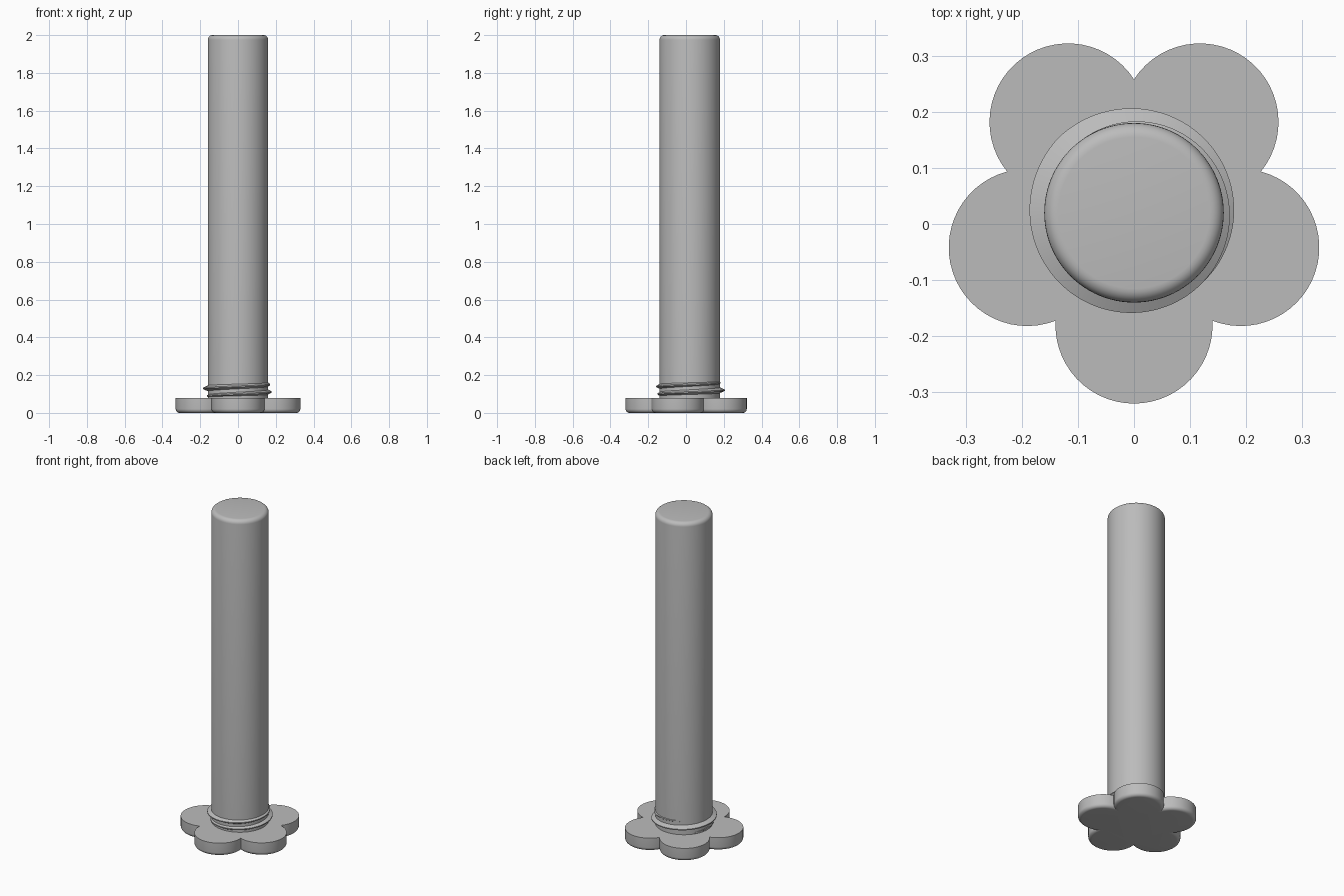
import bpy, bmesh, math

if "Cube" in bpy.data.objects:
    bpy.data.objects.remove(bpy.data.objects["Cube"])

CY = 0.02  # axis of the knob and shaft sits slightly behind centre

grey = bpy.data.materials.new("grey")
grey.diffuse_color = (0.5, 0.5, 0.5, 1)
grey.use_nodes = True
grey.node_tree.nodes["Principled BSDF"].inputs["Base Color"].default_value = grey.diffuse_color


def finish(name, bm):
    bmesh.ops.recalc_face_normals(bm, faces=bm.faces)
    mesh = bpy.data.meshes.new(name)
    bm.to_mesh(mesh)
    bm.free()
    mesh.materials.append(grey)
    obj = bpy.data.objects.new(name, mesh)
    obj.location.y = CY
    bpy.context.collection.objects.link(obj)
    bpy.ops.object.select_all(action='DESELECT')
    obj.select_set(True)
    bpy.context.view_layer.objects.active = obj
    bpy.ops.object.shade_smooth_by_angle(angle=math.radians(30))
    return obj


def loft(name, rings):
    """Skin a stack of closed rings and cap both ends."""
    bm = bmesh.new()
    loops = [[bm.verts.new(p) for p in ring] for ring in rings]
    n = len(loops[0])
    for a, b in zip(loops, loops[1:]):
        for i in range(n):
            j = (i + 1) % n
            bm.faces.new((a[i], a[j], b[j], b[i]))
    bm.faces.new(loops[0])
    bm.faces.new(loops[-1])
    return finish(name, bm)


def flower(r, z, petals=5, dist=0.2, steps=28):
    """Outline of overlapping round petals of radius r."""
    half = math.pi / petals
    rho = dist * math.cos(half) + math.sqrt(r * r - (dist * math.sin(half)) ** 2)
    amax = math.atan2(rho * math.sin(half), rho * math.cos(half) - dist)
    pts = []
    for p in range(petals):
        t = -math.pi / 2 + p * 2 * half
        for s in range(steps):
            a = -amax + 2 * amax * s / steps
            pts.append((dist * math.cos(t) + r * math.cos(t + a),
                        dist * math.sin(t) + r * math.sin(t + a), z))
    return pts


def circle(r, z, n=96):
    return [(r * math.cos(2 * math.pi * i / n), r * math.sin(2 * math.pi * i / n), z)
            for i in range(n)]


# Flower-shaped knob with a rounded lower edge
F = 0.021
quarter = [i / 6 * math.pi / 2 for i in range(7)]
loft("flower_knob",
     [flower(0.14 - F * (1 - math.sin(a)), F * (1 - math.cos(a))) for a in quarter]
     + [flower(0.14, 0.08)])

# Round shaft with a rounded top edge
E = 0.025
loft("shaft",
     [circle(0.16, 0.07)]
     + [circle(0.16 - E * (1 - math.cos(a)), 2 - E * (1 - math.sin(a))) for a in quarter])

# Screw thread: a ridge winding two turns, fading into the shaft at both ends
sections = []
for i in range(-96, 97):
    turn = i / 96
    ang = math.radians(135) + turn * 2 * math.pi
    zc = 0.125 + 0.04 * turn
    rise = 0.031 * (1 - abs(turn))
    h = 0.005 + 0.013 * (1 - abs(turn)) ** 0.5
    profile = [(0.155, zc - h), (0.159 + rise, zc - 0.003),
               (0.159 + rise, zc + 0.003), (0.155, zc + h)]
    sections.append([(r * math.cos(ang), r * math.sin(ang), z) for r, z in profile])
loft("screw_thread", sections)
